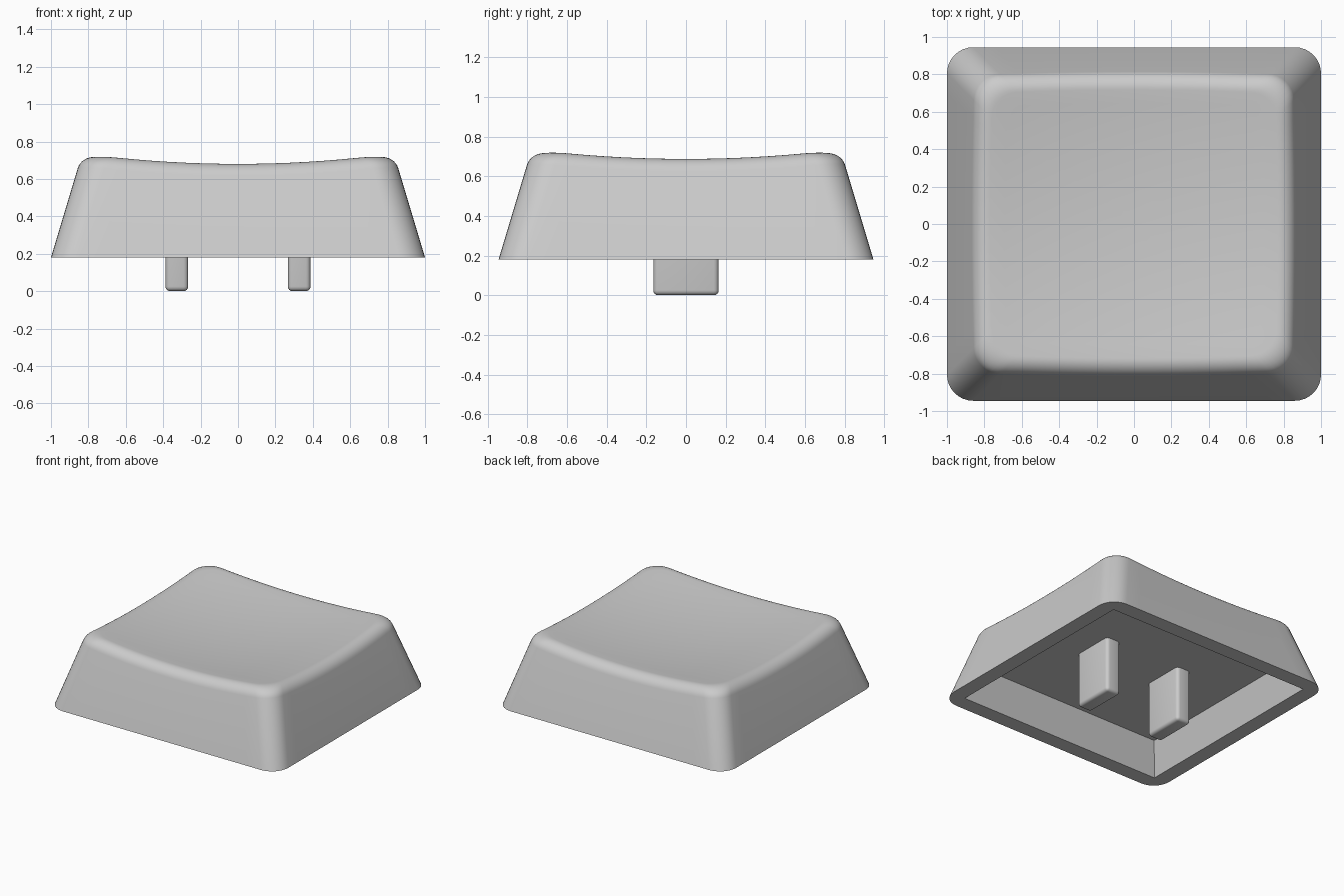
import bpy, bmesh, math

if "Cube" in bpy.data.objects:
    bpy.data.objects.remove(bpy.data.objects["Cube"])

HX, HY, CORNER = 1.0, 0.945, 0.14      # footprint and corner radius
BASE, CEILING = 0.18, 0.43             # skirt bottom and cavity ceiling heights
SLOPE, SETBACK = 0.30, 0.075           # wall lean and top edge rounding

grey = bpy.data.materials.new("light grey plastic")
grey.diffuse_color = (0.6, 0.6, 0.6, 1)
grey.use_nodes = True
grey.node_tree.nodes["Principled BSDF"].inputs["Base Color"].default_value = grey.diffuse_color


def dish(x, y):
    """Height of the scooped top."""
    return 0.637 + 0.083 * (x * x + y * y)


def outline(arc=8, side=14):
    """Rounded rectangle as (core sign x, core sign y, normal x, normal y)."""
    pts = []
    signs = [(1, 1), (-1, 1), (-1, -1), (1, -1)]
    for q, (sx, sy) in enumerate(signs):
        for i in range(arc + 1):
            a = math.radians(90 * (q + i / arc))
            pts.append((sx, sy, math.cos(a), math.sin(a)))
        nx, ny = signs[(q + 1) % 4]
        a = math.radians(90 * (q + 1))
        for i in range(1, side):
            t = i / side
            pts.append((sx + (nx - sx) * t, sy + (ny - sy) * t, math.cos(a), math.sin(a)))
    return pts


def place(p, d):
    """Outline point moved inwards by d."""
    return (p[0] * (HX - d - CORNER) + p[2] * CORNER,
            p[1] * (HY - d - CORNER) + p[3] * CORNER)


def section(p):
    """Wall, rounded edge and dished top, from the rim towards the centre."""
    z = 0.7
    for _ in range(8):                               # where wall meets dish
        d = SLOPE * (z - BASE)
        z = dish(*place(p, d))
    h = SETBACK * 0.96
    d_in = d + SETBACK
    start, end = (d - SLOPE * h, z - h), (d_in, dish(*place(p, d_in)))
    col = [(*place(p, 0), BASE)]
    w = 0.76                                         # arc-like rational curve
    for i in range(9):
        t = i / 8
        b = ((1 - t) ** 2, 2 * w * t * (1 - t), t * t)
        s = sum(b)
        dd = (b[0] * start[0] + b[1] * d + b[2] * end[0]) / s
        zz = (b[0] * start[1] + b[1] * z + b[2] * end[1]) / s
        col.append((*place(p, dd), zz))
    x, y = place(p, d_in)
    for i in range(1, 10):
        k = 1 - i / 10
        col.append((x * k, y * k, dish(x * k, y * k)))
    return col


def finish(bm, name):
    bmesh.ops.recalc_face_normals(bm, faces=bm.faces)
    mesh = bpy.data.meshes.new(name)
    bm.to_mesh(mesh)
    bm.free()
    mesh.materials.append(grey)
    ob = bpy.data.objects.new(name, mesh)
    bpy.context.collection.objects.link(ob)
    bpy.ops.object.select_all(action='DESELECT')
    ob.select_set(True)
    bpy.context.view_layer.objects.active = ob
    bpy.ops.object.shade_smooth_by_angle(angle=math.radians(30))
    return ob


# Key cap: outer skin
bm = bmesh.new()
cols = [[bm.verts.new(c) for c in section(p)] for p in outline()]
centre = bm.verts.new((0, 0, dish(0, 0)))
n = len(cols)
for i in range(n):
    a, b = cols[i], cols[(i + 1) % n]
    for j in range(len(a) - 1):
        bm.faces.new((a[j], b[j], b[j + 1], a[j + 1]))
    bm.faces.new((a[-1], b[-1], centre))

# Key cap: tapered cavity with flat ceiling
def rectangle(hx, hy, z):
    return [bm.verts.new((sx * hx, sy * hy, z)) for sx, sy in ((1, 1), (-1, 1), (-1, -1), (1, -1))]

mouth = rectangle(0.882, 0.825, BASE)
roof = rectangle(0.817, 0.75, CEILING)
for i in range(4):
    j = (i + 1) % 4
    bm.faces.new((mouth[i], mouth[j], roof[j], roof[i]))
bm.faces.new(roof)

# Key cap: flat rim between skin and cavity
rim = [bm.edges.get((cols[i][0], cols[(i + 1) % n][0])) for i in range(n)]
rim += [bm.edges.get((mouth[i], mouth[(i + 1) % 4])) for i in range(4)]
bmesh.ops.triangle_fill(bm, edges=rim, use_beauty=True, normal=(0, 0, -1))
finish(bm, "key_cap")

# Two rounded mounting prongs hanging from the ceiling
for side, label in ((-1, "left"), (1, "right")):
    bm = bmesh.new()
    bmesh.ops.create_cube(bm, size=1)
    for v in bm.verts:
        v.co.x = v.co.x * 0.122 + side * 0.327
        v.co.y *= 0.33
        v.co.z = (v.co.z + 0.5) * (CEILING + 0.03)
    edges = [e for e in bm.edges if min(v.co.z for v in e.verts) < 0.01]
    bmesh.ops.bevel(bm, geom=edges, offset=0.025, segments=4, profile=0.5, affect='EDGES')
    finish(bm, label + "_prong")
